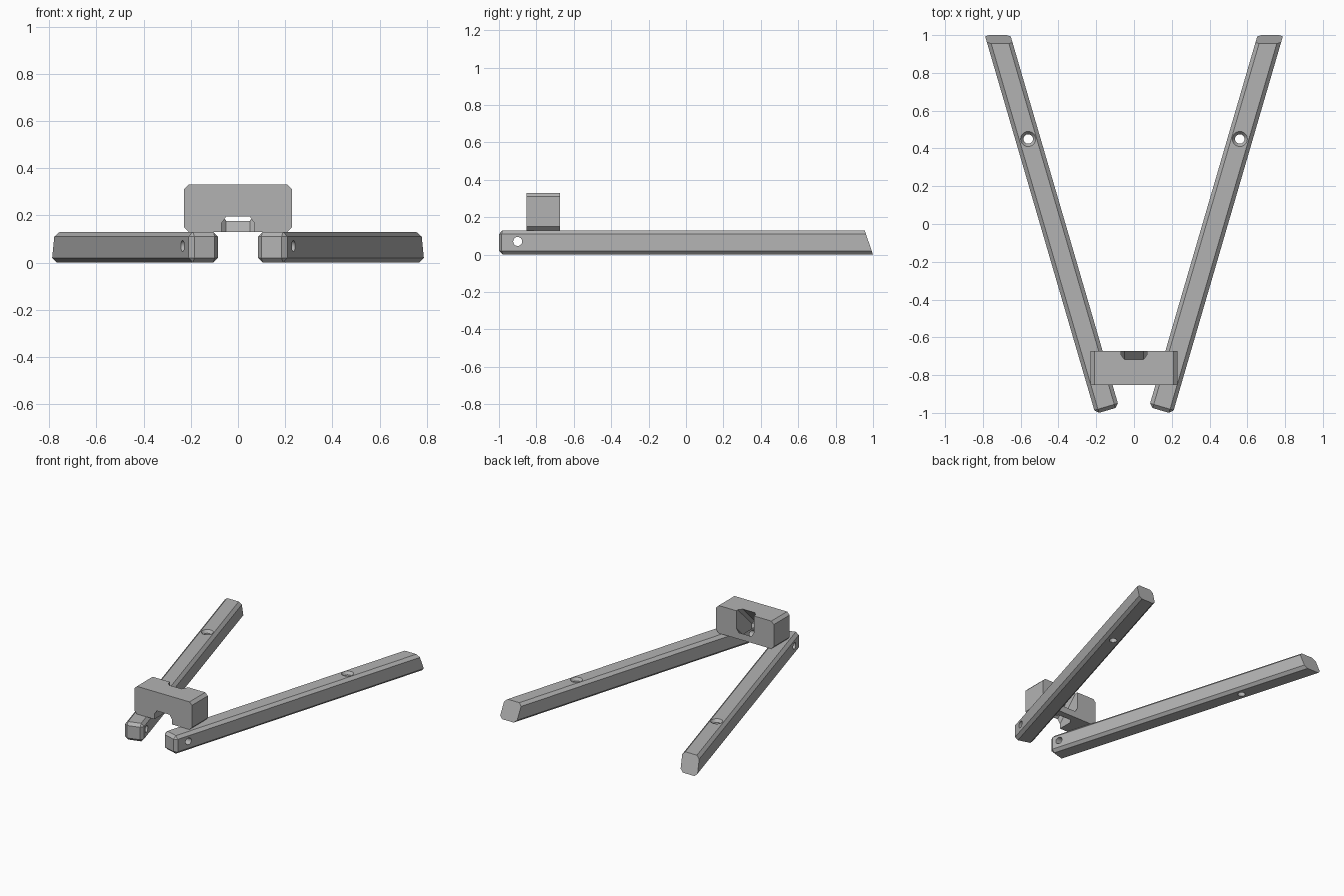
import bpy, bmesh, math
from mathutils import Vector, Matrix

cube = bpy.data.objects.get("Cube")
if cube:
    bpy.data.objects.remove(cube, do_unlink=True)

grey = bpy.data.materials.new("grey")
grey.use_nodes = True
grey.diffuse_color = (0.45, 0.45, 0.45, 1)
grey.node_tree.nodes["Principled BSDF"].inputs["Base Color"].default_value = (0.45, 0.45, 0.45, 1)

SIZE = 0.13                      # bar thickness
CHAMFER = 0.02
SPLAY = math.atan(0.292)         # outward angle of each leg


def make_object(name, bm):
    bmesh.ops.recalc_face_normals(bm, faces=bm.faces)
    mesh = bpy.data.meshes.new(name)
    bm.to_mesh(mesh)
    bm.free()
    mesh.materials.append(grey)
    obj = bpy.data.objects.new(name, mesh)
    bpy.context.collection.objects.link(obj)
    return obj


def chamfered_box(size, keep=lambda edge: True):
    """Box centred on the origin, chamfered along the edges that pass the rule."""
    bm = bmesh.new()
    bmesh.ops.create_cube(bm, size=1, matrix=Matrix.Diagonal((*size, 1)))
    bmesh.ops.bevel(bm, geom=[e for e in bm.edges if keep(e)], offset=CHAMFER,
                    offset_type='OFFSET', segments=1, affect='EDGES')
    return bm


def along_y(edge):
    a, b = edge.verts
    return abs(a.co.y - b.co.y) > 0.01


def cylinder(name, r1, r2, depth, matrix):
    bm = bmesh.new()
    bmesh.ops.create_cone(bm, cap_ends=True, segments=32, radius1=r1, radius2=r2,
                          depth=depth, matrix=matrix)
    return make_object(name, bm)


def cut(obj, cutter):
    cutter.hide_render = True
    mod = obj.modifiers.new("cut", 'BOOLEAN')
    mod.operation = 'DIFFERENCE'
    mod.solver = 'EXACT'
    mod.object = cutter
    bpy.context.view_layer.objects.active = obj
    bpy.ops.object.modifier_apply(modifier=mod.name)
    bpy.data.objects.remove(cutter, do_unlink=True)


# Left leg: chamfered bar with a blunt front end and a slanted rear end
length = 2.4
bm = chamfered_box((SIZE, length, SIZE),
                   lambda e: along_y(e) or all(v.co.y < 0 for v in e.verts))
bmesh.ops.transform(bm, verts=bm.verts, matrix=(
    Matrix.Translation((0.142, -0.987, SIZE / 2))
    @ Matrix.Rotation(-SPLAY, 4, 'Z')
    @ Matrix.Translation((0, length / 2, 0))))
cut_geom = bmesh.ops.bisect_plane(
    bm, geom=bm.verts[:] + bm.edges[:] + bm.faces[:], plane_co=(0, 1, 0),
    plane_no=Vector((0, SIZE, 0.045)).normalized(), clear_outer=True)
bmesh.ops.edgeloop_fill(bm, edges=[g for g in cut_geom["geom_cut"]
                                   if isinstance(g, bmesh.types.BMEdge)])
left_leg = make_object("left_leg", bm)

# Countersunk upright hole and sideways pivot hole
at = Vector((0.56, 0.45, 0))
cut(left_leg, cylinder("screw_hole", 0.025, 0.025, 0.4, Matrix.Translation(at)))
cut(left_leg, cylinder("countersink", 0.025, 0.055, 0.04,
                       Matrix.Translation(at + Vector((0, 0, SIZE)))))
cut(left_leg, cylinder("pivot_hole", 0.024, 0.024, 0.5,
                       Matrix.Translation((0.2, -0.9, 0.07)) @ Matrix.Rotation(math.pi / 2, 4, 'Y')))

# Right leg mirrors the left one
bm = bmesh.new()
bm.from_mesh(left_leg.data)
bmesh.ops.transform(bm, verts=bm.verts, matrix=Matrix.Diagonal((-1, 1, 1, 1)))
make_object("right_leg", bm)

# Head block resting on the legs, with a sloping chamfered socket through it
bm = chamfered_box((0.46, 0.18, 0.2), along_y)
bmesh.ops.translate(bm, verts=bm.verts, vec=(0, -0.763, SIZE + 0.1))
head_block = make_object("head_block", bm)

bm = chamfered_box((0.14, 1, 0.14), along_y)
bmesh.ops.transform(bm, verts=bm.verts, matrix=(
    Matrix.Translation((0, -0.763, 0.186)) @ Matrix.Rotation(math.pi / 4, 4, 'X')))
cut(head_block, make_object("socket_cutter", bm))
